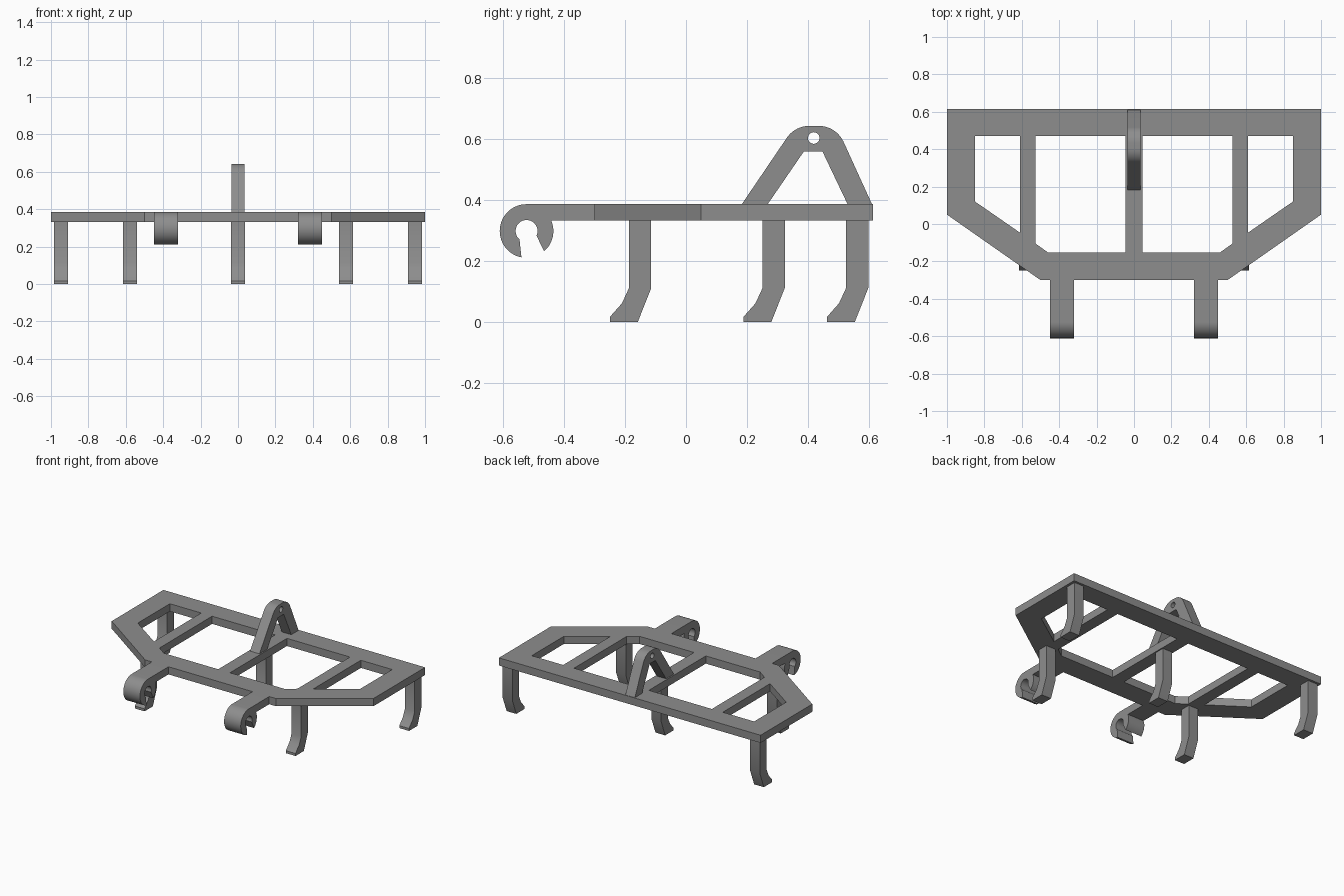
import bpy, bmesh, math
from mathutils import Matrix

if "Cube" in bpy.data.objects:
    bpy.data.objects.remove(bpy.data.objects["Cube"])

steel = bpy.data.materials.new("grey_steel")
steel.diffuse_color = (0.27, 0.27, 0.27, 1)
steel.use_nodes = True
steel.node_tree.nodes["Principled BSDF"].inputs["Base Color"].default_value = steel.diffuse_color

# profile axes -> world axes for side profiles: (y, z) drawn, extruded along x
SIDE = Matrix(((0, 0, 1, 0), (1, 0, 0, 0), (0, 1, 0, 0), (0, 0, 0, 1)))


def arc(cx, cy, r, start, end, n):
    """Points on a circle from start to end, in degrees."""
    angles = [math.radians(start + (end - start) * i / n) for i in range(n + 1)]
    return [(cx + r * math.cos(a), cy + r * math.sin(a)) for a in angles]


def plate(name, loops, thickness, matrix):
    """Extrude a filled outline (first loop) with holes (other loops)."""
    curve = bpy.data.curves.new(name, 'CURVE')
    curve.dimensions = '2D'
    curve.fill_mode = 'BOTH'
    curve.extrude = thickness / 2
    for pts in loops:
        s = curve.splines.new('POLY')
        s.points.add(len(pts) - 1)
        for p, (x, y) in zip(s.points, pts):
            p.co = (x, y, 0, 1)
        s.use_cyclic_u = True
    tmp = bpy.data.objects.new(name, curve)
    bpy.context.collection.objects.link(tmp)
    bpy.context.view_layer.update()
    deps = bpy.context.evaluated_depsgraph_get()
    mesh = bpy.data.meshes.new_from_object(tmp.evaluated_get(deps))
    bpy.data.objects.remove(tmp)

    bm = bmesh.new()
    bm.from_mesh(mesh)
    bmesh.ops.remove_doubles(bm, verts=bm.verts, dist=1e-5)
    bmesh.ops.transform(bm, matrix=matrix, verts=bm.verts)
    bmesh.ops.recalc_face_normals(bm, faces=bm.faces)
    bm.to_mesh(mesh)
    bm.free()
    mesh.materials.clear()
    mesh.materials.append(steel)
    obj = bpy.data.objects.new(name, mesh)
    bpy.context.collection.objects.link(obj)
    bpy.ops.object.select_all(action='DESELECT')
    obj.select_set(True)
    bpy.context.view_layer.objects.active = obj
    bpy.ops.object.shade_smooth_by_angle(angle=math.radians(25))
    return obj


def side_plate(name, loops, width, x, y=0):
    return plate(name, loops, width, Matrix.Translation((x, y, 0)) @ SIDE)


def mirrored(pts):
    return [(-x, y) for x, y in pts]


Z0, Z1 = 0.333, 0.386

# Flat frame with four window openings
outline = [(-1, .614), (1, .614), (1, .05), (.5, -.3), (-.5, -.3), (-1, .05)]
outer_hole = [(.61, .47), (.85, .47), (.85, .12), (.61, -.046)]
inner_hole = [(.045, .47), (.527, .47), (.527, -.104), (.46, -.152), (.045, -.152)]
plate("frame", [outline, outer_hole, inner_hole, mirrored(outer_hole), mirrored(inner_hole)],
      Z1 - Z0, Matrix.Translation((0, 0, (Z0 + Z1) / 2)))

# Five bent tines under the frame
tine = [(-.187, Z0), (-.114, Z0), (-.114, .111), (-.158, 0), (-.249, 0),
        (-.249, .017), (-.21, .061), (-.187, .111)]
for name, x, dy in (("front_tine_left", -.577, 0), ("front_tine_right", .577, 0),
                    ("middle_tine", 0, .438),
                    ("rear_tine_left", -.946, .712), ("rear_tine_right", .946, .712)):
    side_plate(name, [tine], .074, x, dy)

# Two open hooks on arms at the front
HY, HZ, HR = -.523, .298, .088
hook = (arc(HY, HZ, HR, 259, 90, 28) + [(-.3, Z1), (-.3, Z0)]
        + arc(HY, HZ, HR, 23.5, -49, 12) + arc(HY, HZ, .036, -25, 230, 28))
for name, x in (("hook_left", -.385), ("hook_right", .385)):
    side_plate(name, [hook], .127, x)

# Upright hitch bracket with a pin hole
bracket = ([(.183, Z1)] + arc(.405, .553, .09, 145, 90, 10) + arc(.435, .553, .09, 90, 24.7, 10)
           + [(.61, Z1), (.53, Z1), (.448, .558), (.386, .558), (.268, Z1)])
side_plate("hitch_bracket", [bracket, arc(.419, .603, .019, 0, 345, 23)], .072, 0)
